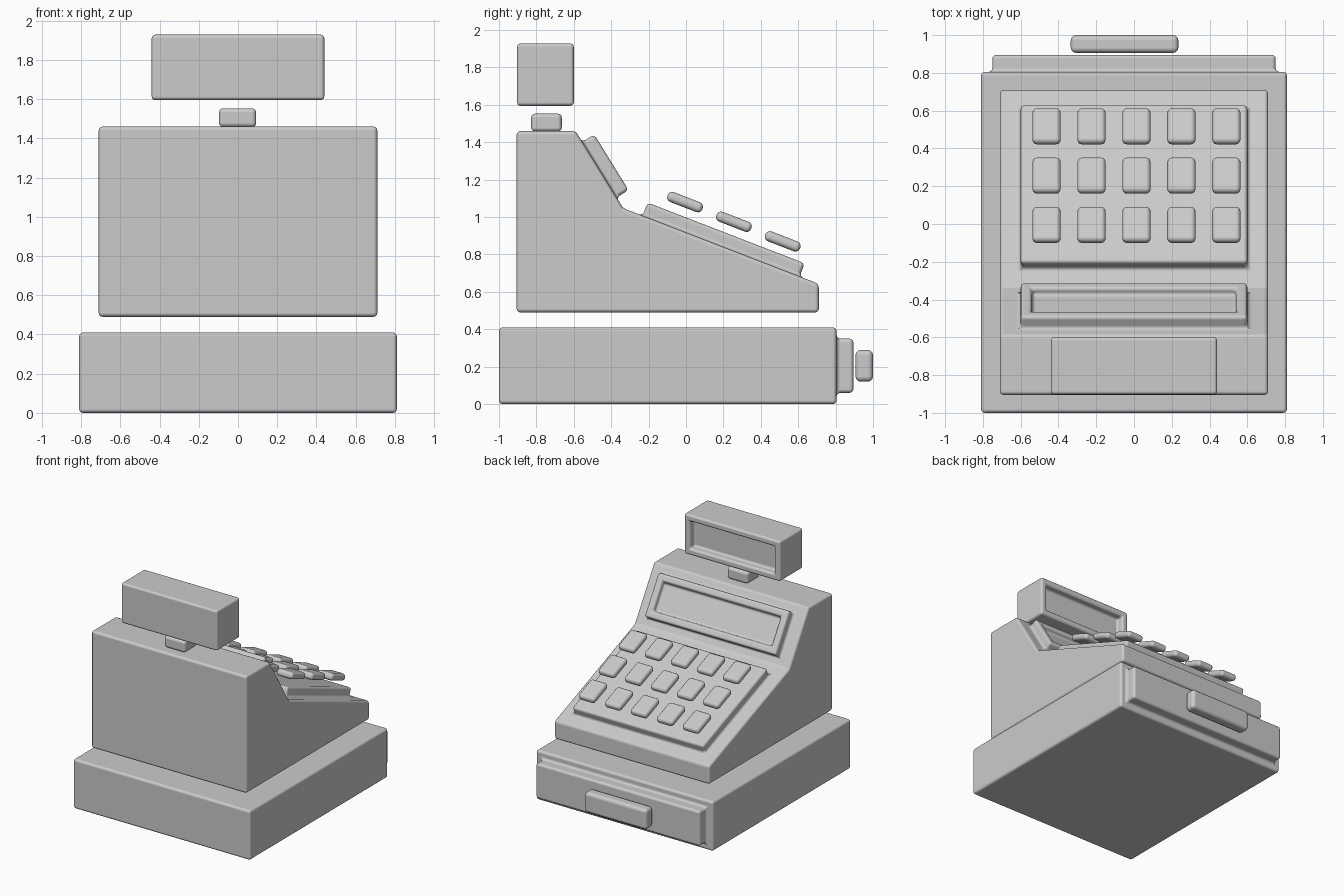
import bpy, bmesh, math
from mathutils import Vector, Matrix

if "Cube" in bpy.data.objects:
    bpy.data.objects.remove(bpy.data.objects["Cube"])


def finish(bm, name, bevel):
    bmesh.ops.recalc_face_normals(bm, faces=bm.faces)
    for f in bm.faces:
        f.smooth = True
    me = bpy.data.meshes.new(name)
    bm.to_mesh(me)
    bm.free()
    ob = bpy.data.objects.new(name, me)
    bpy.context.collection.objects.link(ob)
    m = ob.modifiers.new("round", 'BEVEL')
    m.width = bevel
    m.segments = 3
    m.limit_method = 'ANGLE'
    m.angle_limit = math.radians(30)
    m.harden_normals = True
    return ob


def box_bm(x0, x1, y0, y1, z0, z1):
    bm = bmesh.new()
    bmesh.ops.create_cube(bm, size=1)
    for v in bm.verts:
        v.co = Vector((x0 if v.co.x < 0 else x1,
                       y0 if v.co.y < 0 else y1,
                       z0 if v.co.z < 0 else z1))
    bm.normal_update()
    return bm


def facing(bm, direction):
    d = Vector(direction).normalized()
    return max(bm.faces, key=lambda f: f.normal.dot(d))


def inset(bm, face, thickness):
    bmesh.ops.inset_individual(bm, faces=[face], thickness=thickness,
                               use_even_offset=True)


def push(bm, face, depth):
    """Extrude a face along its normal and return the moved face."""
    n = face.normal.copy()
    new = bmesh.ops.extrude_face_region(bm, geom=[face])['geom']
    top = [g for g in new if isinstance(g, bmesh.types.BMFace)][0]
    if face.is_valid:
        bmesh.ops.delete(bm, geom=[face], context='FACES_ONLY')
    bmesh.ops.translate(bm, verts=top.verts, vec=n * depth)
    bm.normal_update()
    return top


# cash drawer case with raised drawer front
bm = box_bm(-0.81, 0.81, -1.0, 0.805, 0.0, 0.41)
f = facing(bm, (0, 1, 0))
inset(bm, f, 0.06)
push(bm, f, 0.09)
finish(bm, "drawer_base", 0.02)

# drawer handle
finish(box_bm(-0.335, 0.235, 0.906, 1.0, 0.12, 0.29), "drawer_handle", 0.028)

# register body: side profile extruded across x
profile = [(-0.905, 0.49), (0.71, 0.49), (0.71, 0.643),
           (-0.335, 1.047), (-0.59, 1.46), (-0.905, 1.46)]
bm = bmesh.new()
side = bm.faces.new([bm.verts.new((-0.71, y, z)) for y, z in profile])
ext = bmesh.ops.extrude_face_region(bm, geom=[side])['geom']
bmesh.ops.translate(bm, vec=(1.42, 0, 0),
                    verts=[g for g in ext if isinstance(g, bmesh.types.BMVert)])
if len(bm.faces) == 7:
    bm.faces.new(list(bm.verts)[:6])
bmesh.ops.recalc_face_normals(bm, faces=bm.faces)
bm.normal_update()

# raised keypad panel on the gentle slope
f = facing(bm, (0, 0.36, 0.93))
f = max((g for g in bm.faces if g.normal.y > 0.2 and g.normal.z > 0.8),
        key=lambda g: g.calc_area())
inset(bm, f, 0.11)
push(bm, f, 0.075)

# raised display frame with recessed screen on the steep slope
f = facing(bm, (0, 0.85, 0.53))
inset(bm, f, 0.068)
for v in f.verts:
    v.co.x = math.copysign(0.60, v.co.x)
f = push(bm, f, 0.075)
inset(bm, f, 0.06)
push(bm, f, -0.045)
finish(bm, "register_body", 0.02)

# keys: three rows of five floating over the keypad
tilt = Matrix.Rotation(-math.radians(21.2), 4, 'X')
for r in range(3):
    for c in range(5):
        key = finish(box_bm(-0.075, 0.075, -0.1, 0.1, -0.028, 0.028),
                     f"key_{r}_{c}", 0.025)
        key.matrix_world = Matrix.Translation(
            (-0.463 + 0.238 * c, -0.005 + 0.261 * r, 1.08 - 0.105 * r)) @ tilt

# pole and customer display with recessed screen
finish(box_bm(-0.097, 0.093, -0.828, -0.664, 1.457, 1.553), "display_pole", 0.022)
bm = box_bm(-0.44, 0.44, -0.903, -0.6, 1.595, 1.928)
f = facing(bm, (0, 1, 0))
inset(bm, f, 0.055)
push(bm, f, -0.06)
finish(bm, "top_display", 0.018)
